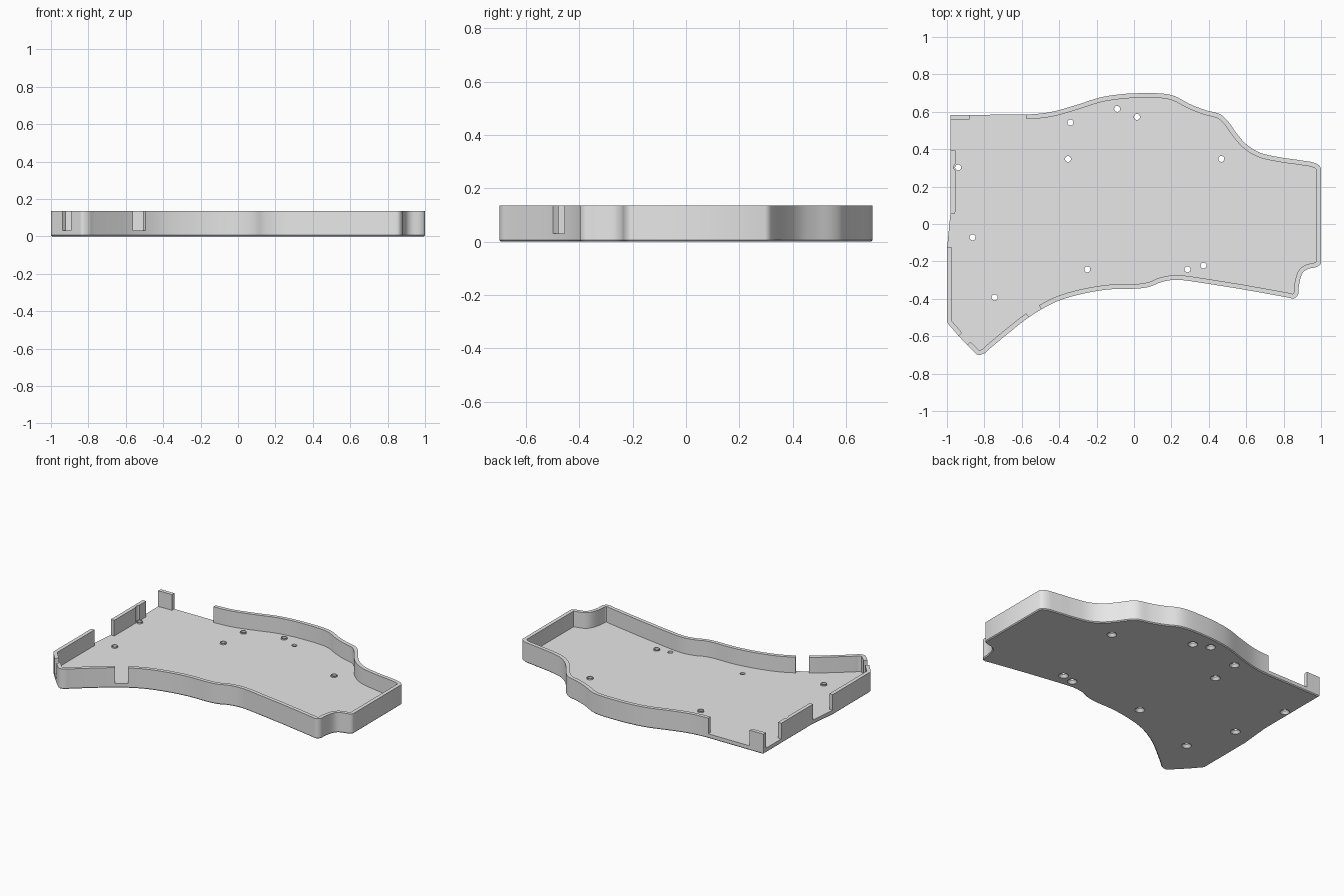
import bpy, bmesh, math
from mathutils import Vector

if "Cube" in bpy.data.objects:
    bpy.data.objects.remove(bpy.data.objects["Cube"])

HEIGHT, FLOOR, WALL, CHAMFER = 0.135, 0.03, 0.025, 0.006
HOLE_R, SINK_R, BOSS_R, BOSS_TOP, NOTCH_R = 0.016, 0.03, 0.02, 0.038, 0.023

# Outline control points, clockwise from the back right corner of the model
OUTLINE = [
    (-.98, .59), (-.57, .593), (-.45, .605), (-.32, .64), (-.18, .684), (-.08, .7),
    (0, .706), (.16, .704), (.22, .69), (.3, .648), (.38, .617), (.46, .594),
    (.5, .56), (.55, .49), (.6, .434), (.67, .39), (.78, .364), (.89, .348),
    (.97, .332), (1, .305), (1, -.2), (.98, -.22), (.925, -.235), (.9, -.257),
    (.882, -.32), (.877, -.37), (.856, -.39), (.81, -.383), (.57, -.34), (.35, -.305),
    (.22, -.291), (.14, -.305), (.09, -.326), (.03, -.337), (-.13, -.342), (-.29, -.369),
    (-.42, -.41), (-.556, -.487), (-.66, -.567), (-.77, -.658), (-.8, -.684),
    (-.834, -.692), (-.855, -.676), (-.968, -.556), (-1, -.51), (-1, -.13), (-.98, .08)]

# Wall openings as start and end points, counterclockwise
GAPS = [((-.575, .593), (-.88, .59)), ((-.98, .563), (-.98, .4)),
        ((-.98, .065), (-.997, -.115)), ((-.936, -.589), (-.89, -.637)),
        ((-.561, -.492), (-.497, -.446))]

# Screw holes with a low boss, and plain ones
EDGE_HOLE = Vector((-.94, .31))
BOSS_HOLES = [(-.34, .55), (-.09, .623), (-.353, .355), EDGE_HOLE, (.467, .355),
              (-.863, -.064), (.372, -.214), (-.745, -.385)]
PLAIN_HOLES = [(.016, .58), (-.25, -.235), (.286, -.235)]


def smooth_outline(points, steps=5, straight=0.2):
    """Centripetal spline through the points; long spans stay straight."""
    pts, out = [Vector(p) for p in points], []
    for i in range(len(pts)):
        p = [pts[(i + k) % len(pts)] for k in (-1, 0, 1, 2)]
        if (p[2] - p[1]).length > straight:
            out.append(p[1])
            continue
        t = [0]
        for a, b in zip(p, p[1:]):
            t.append(t[-1] + math.sqrt((b - a).length))
        for s in range(steps):
            f = s / steps
            u, q = t[1] + (t[2] - t[1]) * f, p
            for level in (1, 2):
                q = [q[k].lerp(q[k + 1], (u - t[k]) / (t[k + level] - t[k]))
                     for k in range(len(q) - 1)]
            out.append(q[0].lerp(q[1], f))
    return out


def nearest(p, loop):
    """Distance, segment end index and closest point on a loop."""
    best = None
    for i, b in enumerate(loop):
        a = loop[i - 1]
        f = (p - a).dot(b - a) / (b - a).length_squared
        q = a.lerp(b, min(1, max(0, f)))
        if best is None or (p - q).length < best[0]:
            best = ((p - q).length, i, q)
    return best


def insert_point(loop, p):
    _, i, q = nearest(Vector(p), loop)
    loop.insert(i, q)
    return q


def inset(loop, d):
    """Mitred offset towards the inside of a counterclockwise loop."""
    out = []
    for i, p in enumerate(loop):
        a = (p - loop[i - 1]).normalized()
        b = (loop[(i + 1) % len(loop)] - p).normalized()
        na, nb = Vector((-a.y, a.x)), Vector((-b.y, b.x))
        out.append(p + (na + nb) * d / (1 + na.dot(nb)))
    return out


bm = bmesh.new()
cache = {}


def ring(loop, z):
    """Vertices of a loop at one height, shared where they coincide."""
    out = []
    for x, y in loop:
        key = (round(x, 5), round(y, 5), z)
        if key not in cache:
            cache[key] = bm.verts.new((x, y, z))
        out.append(cache[key])
    return out


def face(*verts):
    verts = list(dict.fromkeys(verts))
    if len(verts) > 2:
        bm.faces.new(verts)


def strip(lo, hi):
    for i in range(len(lo)):
        face(lo[i - 1], lo[i], hi[i], hi[i - 1])


def loop_edges(verts):
    return [bm.edges.get((a, b)) or bm.edges.new((a, b))
            for a, b in zip(verts, verts[1:] + verts[:1]) if a is not b]


def fill(loops, up):
    """Flat face with holes, facing up (1) or down (-1)."""
    edges = [e for verts in loops for e in loop_edges(verts)]
    made = bmesh.ops.triangle_fill(bm, edges=edges, use_beauty=True, normal=(0, 0, up))
    for f in made["geom"]:
        if isinstance(f, bmesh.types.BMFace):
            f.normal_update()
            if f.normal.z * up < 0:
                f.normal_flip()


# Outline with the opening ends and fine points beside the edge screw
outer = smooth_outline(OUTLINE[::-1])
ends = [(insert_point(outer, a), insert_point(outer, b)) for a, b in GAPS]
for k in range(-3, 4):
    insert_point(outer, EDGE_HOLE + Vector((-.04, k * .006)))
n = len(outer)
solid = [True] * n
for a, b in ends:
    i, stop = outer.index(a), outer.index(b)
    while i != stop:
        solid[i] = False
        i = (i + 1) % n

# Inner wall line: collapse tight corners, then scoop out the screw notch
inner = inset(outer, WALL)
for i, p in enumerate(inner):
    if nearest(p, outer)[0] < WALL * .97:
        inner[i] = inner[i - 1]
for i, p in enumerate(inner):
    away = p - EDGE_HOLE
    if away.length < NOTCH_R:
        inner[i] = EDGE_HOLE + away.normalized() * NOTCH_R

# Floor slab sides with a fine chamfer below
bottom, low = ring(inset(outer, CHAMFER), 0), ring(outer, CHAMFER)
out_f, out_t = ring(outer, FLOOR), ring(outer, HEIGHT)
in_f, in_t = ring(inner, FLOOR), ring(inner, HEIGHT)
strip(bottom, low)
strip(low, out_f)

# Rim wall with end caps at the openings
floor_edge = []
for i in range(n):
    j = (i + 1) % n
    before, after = solid[i - 1], solid[i]
    if after:
        face(out_f[i], out_f[j], out_t[j], out_t[i])
        face(out_t[i], out_t[j], in_t[j], in_t[i])
        face(in_t[i], in_t[j], in_f[j], in_f[i])
    if after and not before:
        face(out_f[i], out_t[i], in_t[i], in_f[i])
    if before and not after:
        face(in_f[i], in_t[i], out_t[i], out_f[i])
    floor_edge.append(in_f[i] if before else out_f[i])
    if before != after:
        floor_edge.append(in_f[i] if after else out_f[i])
floor_edge = list(dict.fromkeys(floor_edge))

# Screw holes, countersunk from below, most with a low boss on the floor
top_loops, bottom_loops = [floor_edge], [bottom]
boss_profile = [(SINK_R, 0), (HOLE_R, .018), (HOLE_R, BOSS_TOP),
                (BOSS_R, BOSS_TOP), (BOSS_R, FLOOR)]
plain_profile = [(SINK_R, 0), (HOLE_R, .018), (HOLE_R, FLOOR)]
for holes, profile in ((BOSS_HOLES, boss_profile), (PLAIN_HOLES, plain_profile)):
    for x, y in holes:
        turns = [-math.tau * k / 24 for k in range(24)]
        rows = [ring([(x + r * math.cos(t), y + r * math.sin(t)) for t in turns], z)
                for r, z in profile]
        for lo, hi in zip(rows, rows[1:]):
            strip(lo, hi)
        bottom_loops.append(rows[0])
        top_loops.append(rows[-1])
fill(top_loops, 1)
fill(bottom_loops, -1)

# Tidy up and centre the tray on the origin
bmesh.ops.delete(bm, geom=[v for v in bm.verts if not v.link_faces], context='VERTS')
xs, ys = [v.co.x for v in bm.verts], [v.co.y for v in bm.verts]
shift = Vector((-(min(xs) + max(xs)) / 2, -(min(ys) + max(ys)) / 2, 0))
bmesh.ops.translate(bm, vec=shift, verts=bm.verts)
mesh = bpy.data.meshes.new("tray")
bm.to_mesh(mesh)
bm.free()
tray = bpy.data.objects.new("tray", mesh)
bpy.context.collection.objects.link(tray)

# Plain light grey plastic
grey = bpy.data.materials.new("light_grey_plastic")
grey.use_nodes = True
color = (0.8, 0.8, 0.8, 1)
grey.diffuse_color = color
grey.node_tree.nodes["Principled BSDF"].inputs["Base Color"].default_value = color
mesh.materials.append(grey)

bpy.ops.object.select_all(action='DESELECT')
tray.select_set(True)
bpy.context.view_layer.objects.active = tray
bpy.ops.object.shade_smooth_by_angle(angle=math.radians(30))
